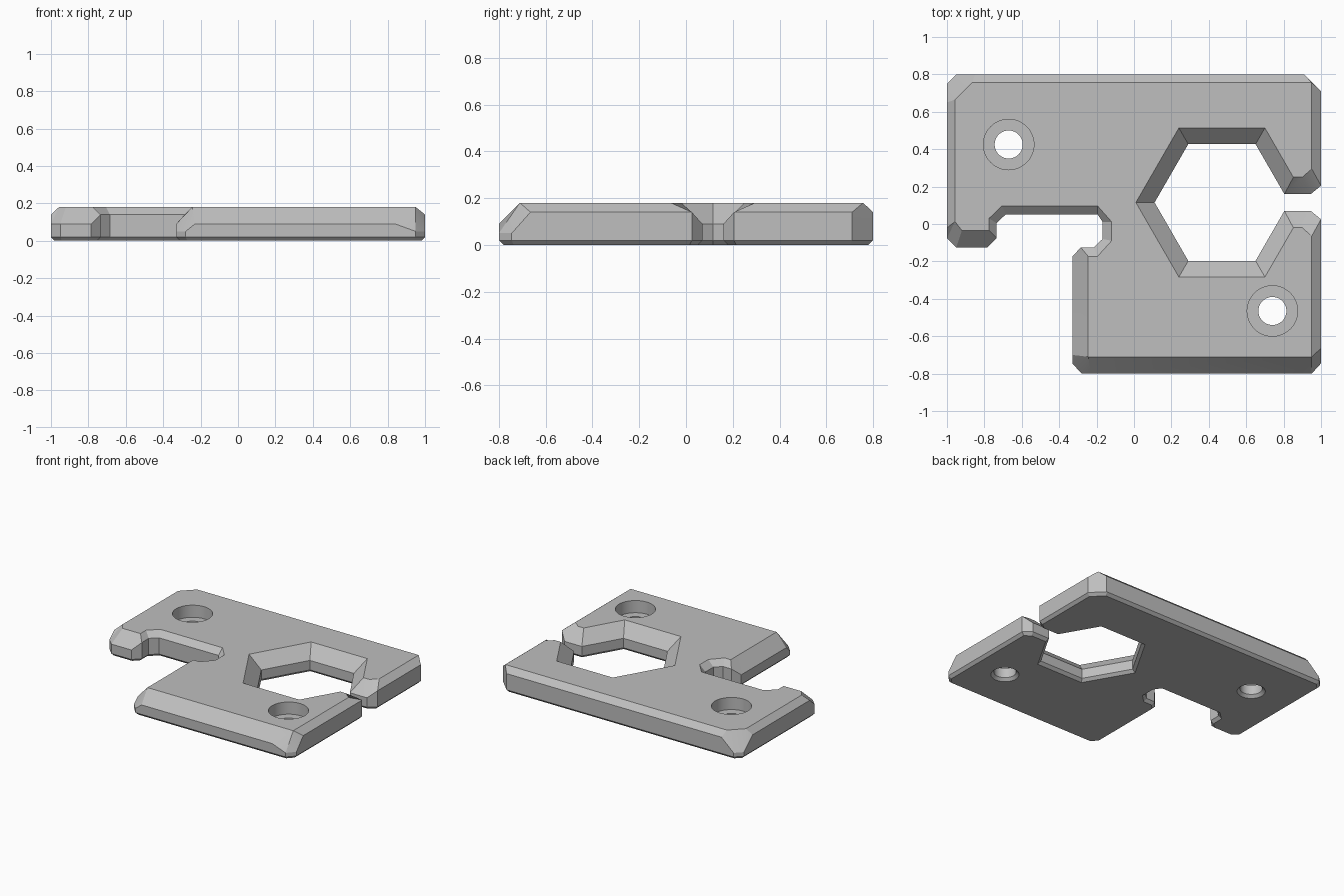
import bpy, bmesh, math
from mathutils import Vector

cube = bpy.data.objects.get("Cube")
if cube:
    bpy.data.objects.remove(cube, do_unlink=True)

# Plain grey material
grey = bpy.data.materials.new("plain_grey")
grey.use_nodes = True
colour = (0.52, 0.52, 0.52, 1)
grey.diffuse_color = colour
grey.node_tree.nodes["Principled BSDF"].inputs["Base Color"].default_value = colour

TOP = 0.18      # plate thickness
FOOT = 0.02     # small chamfer round the underside
LOW = 0.09      # start of a wide top chamfer
HIGH = 0.14     # start of a narrow top chamfer
DIP = 0.05      # low point of a cut corner
MID_Y = 0.115   # centre line of the hexagon and its slot
HEX_X = 0.47

rim = []        # pairs: wall top point, matching point on the top face


def corner(top, *walls):
    """Fan several wall points up to one point of the top face."""
    for wall in walls:
        rim.append((Vector(wall), Vector((*top, TOP))))


def make_object(name, bm):
    bmesh.ops.recalc_face_normals(bm, faces=bm.faces)
    mesh = bpy.data.meshes.new(name)
    bm.to_mesh(mesh)
    bm.free()
    mesh.materials.append(grey)
    obj = bpy.data.objects.new(name, mesh)
    bpy.context.collection.objects.link(obj)
    return obj


def bridge(bm, lower, upper):
    n = len(lower)
    for i in range(n):
        j = (i + 1) % n
        bm.faces.new((lower[i], lower[j], upper[j], upper[i]))


# Front corners
corner((-0.245, -0.71), (-0.33, -0.70, LOW), (-0.33, -0.745, DIP),
       (-0.28, -0.8, DIP), (-0.23, -0.8, LOW))
corner((0.95, -0.71), (0.84, -0.8, LOW), (0.95, -0.8, DIP),
       (1, -0.745, DIP), (1, -0.665, HIGH))

# Slot into the hexagon, lower lip, hexagon, then the mirrored upper lip
lip = [((0.95, -0.065), (1, 0.025, HIGH)),
       ((0.90, -0.02), (0.945, 0.07, LOW)),
       ((0.852, -0.02), (0.804, 0.07, LOW))]
for top, wall in lip:
    corner(top, wall)
for step in range(5):
    a = math.radians(-60 * (step + 1))
    c, s = math.cos(a), math.sin(a)
    corner((HEX_X + 0.46 * c, MID_Y + 0.46 * s),
           (HEX_X + 0.36 * c, MID_Y + 0.36 * s, LOW))
for (tx, ty), (x, y, z) in reversed(lip):
    corner((tx, 2 * MID_Y - ty), (x, 2 * MID_Y - y, z))

# Back corners
corner((0.95, 0.757), (1, 0.71, HIGH), (0.91, 0.8, HIGH))
corner((-0.865, 0.757), (-0.85, 0.8, HIGH), (-0.95, 0.8, DIP))
corner((-0.957, 0.665), (-1, 0.75, DIP), (-1, 0.65, HIGH))

# Tab at the front of the narrow arm
corner((-0.957, 0.013), (-1, -0.02, HIGH), (-1, -0.075, LOW))
corner((-0.92, -0.035), (-0.95, -0.125, LOW))
corner((-0.775, -0.035), (-0.785, -0.125, LOW), (-0.735, -0.075, HIGH))

# Notch beside the tab
corner((-0.775, 0.03), (-0.735, 0.005, HIGH))
corner((-0.705, 0.097), (-0.685, 0.052, HIGH))
corner((-0.195, 0.097), (-0.195, 0.052, HIGH))
corner((-0.12, 0.012), (-0.168, 0.012, HIGH))
corner((-0.12, -0.09), (-0.168, -0.08, HIGH))
corner((-0.195, -0.173), (-0.215, -0.125, HIGH))
corner((-0.245, -0.173), (-0.285, -0.125, HIGH), (-0.33, -0.175, LOW))


def inset(i, width):
    """Move an outline point inward, square to both of its edges."""
    p, q, r = (rim[k % len(rim)][0].xy for k in (i - 1, i, i + 1))
    d, e = (q - p).normalized(), (r - q).normalized()
    n, m = Vector((-d.y, d.x)), Vector((-e.y, e.x))
    return q + (n + m) * width / (1 + n.dot(m))


# Plate body: underside, foot chamfer, walls, top chamfer, top face
bm = bmesh.new()
loops = [
    [bm.verts.new((*inset(i, FOOT), 0)) for i in range(len(rim))],
    [bm.verts.new((w.x, w.y, FOOT)) for w, t in rim],
    [bm.verts.new(w) for w, t in rim],
    [bm.verts.new(t) for w, t in rim],
]
for lower, upper in zip(loops, loops[1:]):
    bridge(bm, lower, upper)
bm.faces.new(loops[0][::-1])
bm.faces.new(loops[-1])
bmesh.ops.remove_doubles(bm, verts=bm.verts, dist=0.0005)
plate = make_object("plate", bm)

# Counterbored screw holes, chamfered underneath
SIDES = 48
profile = [(0.105, -0.01), (0.075, FOOT), (0.075, LOW), (0.135, LOW), (0.135, 0.2)]
bm = bmesh.new()
for x, y in ((-0.67, 0.425), (0.74, -0.465)):
    rings = []
    for r, z in profile:
        angles = [math.tau * k / SIDES for k in range(SIDES)]
        rings.append([bm.verts.new((x + r * math.cos(a), y + r * math.sin(a), z))
                      for a in angles])
    for lower, upper in zip(rings, rings[1:]):
        bridge(bm, lower, upper)
    bm.faces.new(rings[0][::-1])
    bm.faces.new(rings[-1])
cutter = make_object("screw_hole_cutter", bm)
cutter.hide_render = True

cut = plate.modifiers.new("screw_holes", "BOOLEAN")
cut.operation = "DIFFERENCE"
cut.solver = "EXACT"
cut.object = cutter
bpy.ops.object.select_all(action="DESELECT")
plate.select_set(True)
bpy.context.view_layer.objects.active = plate
bpy.ops.object.modifier_apply(modifier=cut.name)
bpy.data.objects.remove(cutter, do_unlink=True)
bpy.ops.object.shade_smooth_by_angle(angle=math.radians(20))
